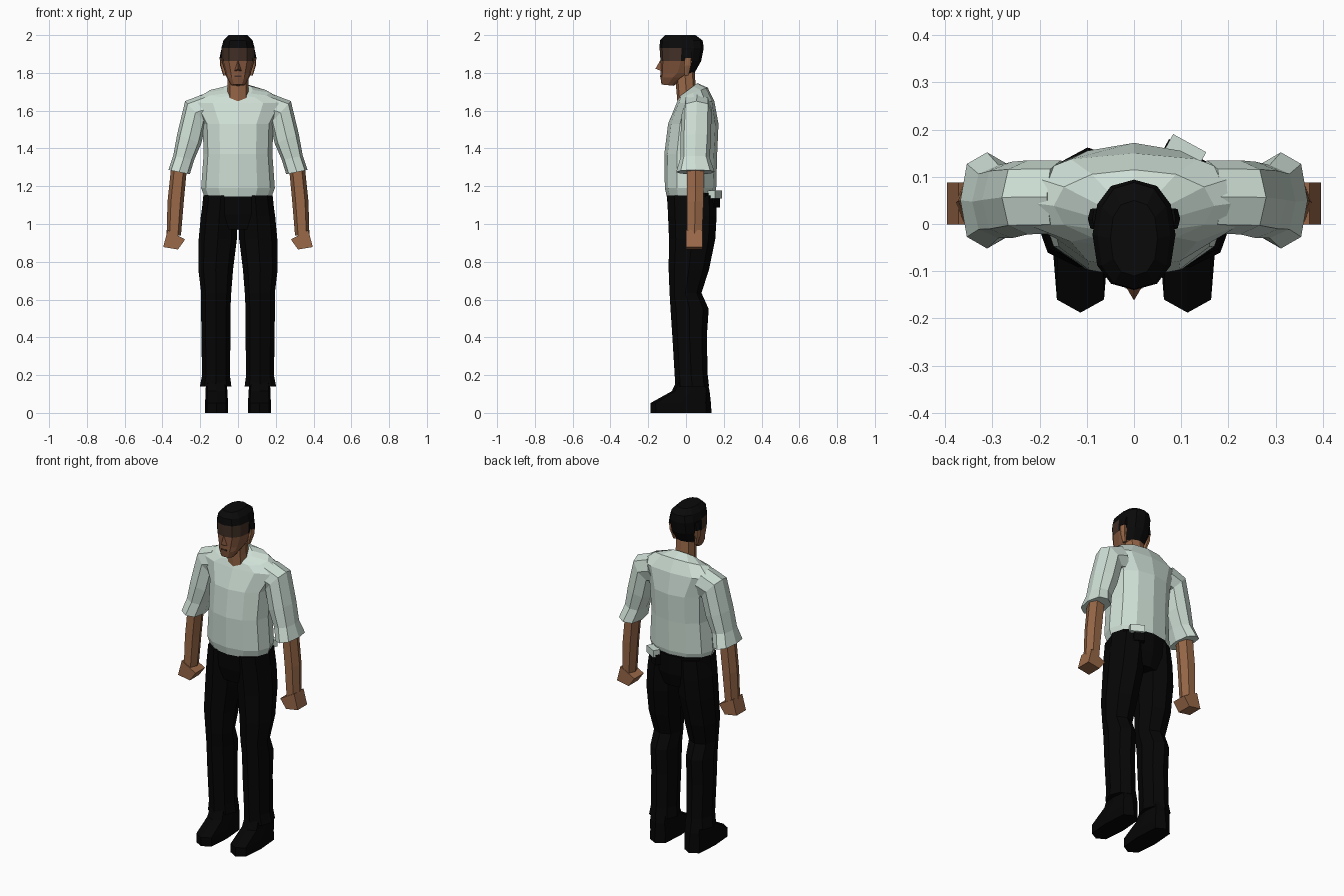
import bpy, bmesh, math
from mathutils import Matrix


def material(name, r, g, b):
    m = bpy.data.materials.new(name)
    m.diffuse_color = (r, g, b, 1)
    return m


SHIRT = material("pale_shirt", 0.62, 0.74, 0.67)
SKIN = material("brown_skin", 0.32, 0.14, 0.066)
FACE = material("face_skin", 0.23, 0.095, 0.048)
BROW = material("dark_brow", 0.055, 0.030, 0.020)
BLACK = material("black_cloth", 0.0018, 0.0018, 0.002)
HAIR = material("black_hair", 0.003, 0.003, 0.003)
SHOE = material("black_leather", 0.0015, 0.0015, 0.0015)


def finish(name, bm, mats, mirror=False, rule=None):
    bmesh.ops.recalc_face_normals(bm, faces=bm.faces)
    if rule:
        for f in bm.faces:
            f.material_index = rule(f.calc_center_median())
    me = bpy.data.meshes.new(name)
    bm.to_mesh(me)
    bm.free()
    for m in mats:
        me.materials.append(m)
    ob = bpy.data.objects.new(name, me)
    bpy.context.collection.objects.link(ob)
    if mirror:
        ob.modifiers.new("mirror", "MIRROR").use_mirror_merge = False
    return ob


def skin_rings(rings):
    """Join point loops of equal length into a closed body."""
    bm = bmesh.new()
    loops = [[bm.verts.new(p) for p in ring] for ring in rings]
    n = len(loops[0])
    for a, b in zip(loops, loops[1:]):
        for i in range(n):
            j = (i + 1) % n
            bm.faces.new((a[i], a[j], b[j], b[i]))
    bm.faces.new(loops[0][::-1])
    bm.faces.new(loops[-1])
    return bm


def ring(n, e, z, x0, x1, y0, y1, sx=0, sy=0):
    """Squarish n-gon inside a box; sx and sy tilt it."""
    pts = []
    for i in range(n):
        a = 2 * math.pi * i / n
        c, s = round(math.cos(a), 6), round(math.sin(a), 6)
        dx = math.copysign(abs(c) ** e, c) * (x1 - x0) / 2
        dy = math.copysign(abs(s) ** e, s) * (y1 - y0) / 2
        pts.append(((x0 + x1) / 2 + dx, (y0 + y1) / 2 + dy, z + sx * dx + sy * dy))
    return pts


def loft(name, n, e, rows, mats, mirror=False, rule=None):
    return finish(name, skin_rings([ring(n, e, *r) for r in rows]), mats, mirror, rule)


def box(name, centre, size, mat, turn=0):
    bm = bmesh.new()
    bmesh.ops.create_cube(bm, size=1)
    bmesh.ops.scale(bm, vec=size, verts=bm.verts)
    bmesh.ops.rotate(bm, cent=(0, 0, 0), matrix=Matrix.Rotation(turn, 3, 'Z'), verts=bm.verts)
    bmesh.ops.translate(bm, vec=centre, verts=bm.verts)
    return finish(name, bm, [mat])


# Shirt body: hem, chest, shoulders, tilted neckline
loft("shirt_body", 12, 0.93, [
    (1.145, -.178, .178, -.102, .150),
    (1.19, -.195, .195, -.112, .160),
    (1.37, -.182, .182, -.115, .165),
    (1.53, -.187, .187, -.095, .172),
    (1.645, -.255, .255, -.050, .150, 0, .05),
    (1.695, -.170, .170, -.038, .115, 0, .35),
    (1.71, -.078, .078, -.036, .060, 0, .75)], [SHIRT])

# Short flared sleeves, rooted inside the shoulders
loft("sleeve", 8, 0.8, [
    (1.612, .125, .185, -.020, .135, 2.5),
    (1.59, .170, .280, -.022, .135, 1.1),
    (1.45, .195, .322, -.030, .132, .4),
    (1.35, .232, .343, -.030, .125, .2),
    (1.275, .255, .368, -.052, .152, .2)], [SHIRT], True)

# Forearms
loft("forearm", 6, 0.8, [
    (.94, .302, .378, .000, .090),
    (1.12, .287, .373, .000, .098),
    (1.32, .268, .352, .000, .100)], [SKIN], True)

# Fists: slanted four-sided outline, extruded front to back
FIST = [(.372, .968), (.280, .918), (.318, .865), (.396, .878)]
finish("hand", skin_rings([[(x, y, z) for x, z in FIST] for y in (-.001, .088)]),
       [SKIN], True)

# Trouser legs and hips
loft("trouser_leg", 8, 1.0, [
    (.14, .035, .202, -.056, .122),
    (.20, .043, .190, -.060, .115),
    (.40, .040, .194, -.072, .110),
    (.55, .040, .195, -.082, .120),
    (.635, .036, .195, -.087, .082),
    (.76, .026, .210, -.092, .122),
    (.92, .006, .208, -.090, .155),
    (1.04, .001, .197, -.095, .162),
    (1.15, .001, .180, -.100, .160)], [BLACK], True)
loft("trouser_hips", 12, 0.95, [
    (.97, -.190, .190, -.070, .135),
    (1.05, -.194, .194, -.092, .160),
    (1.165, -.182, .182, -.104, .168)], [BLACK])

# Shoes
loft("shoe", 8, 0.55, [
    (0, .053, .174, -.188, .135),
    (.052, .053, .174, -.188, .132),
    (.115, .056, .172, -.075, .125),
    (.18, .062, .168, -.045, .110)], [SHOE], True)

# Neck
loft("neck", 8, 0.8, [
    (1.64, -.058, .058, -.045, .060),
    (1.72, -.055, .055, -.052, .052),
    (1.82, -.055, .055, -.060, .045)], [SKIN])


# Head: hair above and behind, dark band at the eyes, face below
def head_rule(c):
    if c.z > 1.93 or (c.y > -.005 and c.z > 1.79):
        return 0
    return 1 if c.z > 1.86 else 2


loft("head", 12, 0.85, [
    (1.735, -.036, .036, -.130, -.065, 0, -.1),
    (1.775, -.060, .060, -.135, -.005),
    (1.80, -.068, .068, -.135, .045),
    (1.862, -.086, .086, -.135, .080),
    (1.932, -.088, .088, -.140, .094),
    (1.972, -.077, .077, -.138, .088),
    (2.0, -.050, .050, -.110, .050)], [HAIR, BROW, FACE], rule=head_rule)

# Nose wedge, mouth plate and ears
bm = bmesh.new()
top, left, right, tip = [bm.verts.new(p) for p in (
    (0, -.133, 1.872), (-.019, -.130, 1.81), (.019, -.130, 1.81), (0, -.162, 1.822))]
for f in ((top, left, tip), (top, tip, right), (left, right, tip), (top, right, left)):
    bm.faces.new(f)
finish("nose", bm, [FACE])
box("mouth", (0, -.134, 1.782), (.036, .006, .007), BROW)
loft("ear", 6, 0.8, [
    (1.785, .062, .078, -.008, .015),
    (1.84, .072, .095, -.012, .028),
    (1.878, .076, .097, -.008, .030)], [SKIN], True)

# Hair tufts that cover the ears from above
loft("side_hair", 6, 0.8, [
    (1.879, .072, .098, -.012, .034),
    (1.925, .070, .088, -.014, .036)], [HAIR], True)

# Loose shirt tail and dark pouch at the back of the waist
box("shirt_tail", (.108, .153, 1.157), (.080, .042, .042), SHIRT, -.5)
box("back_pouch", (.092, .150, 1.118), (.060, .036, .060), BLACK, -.5)
